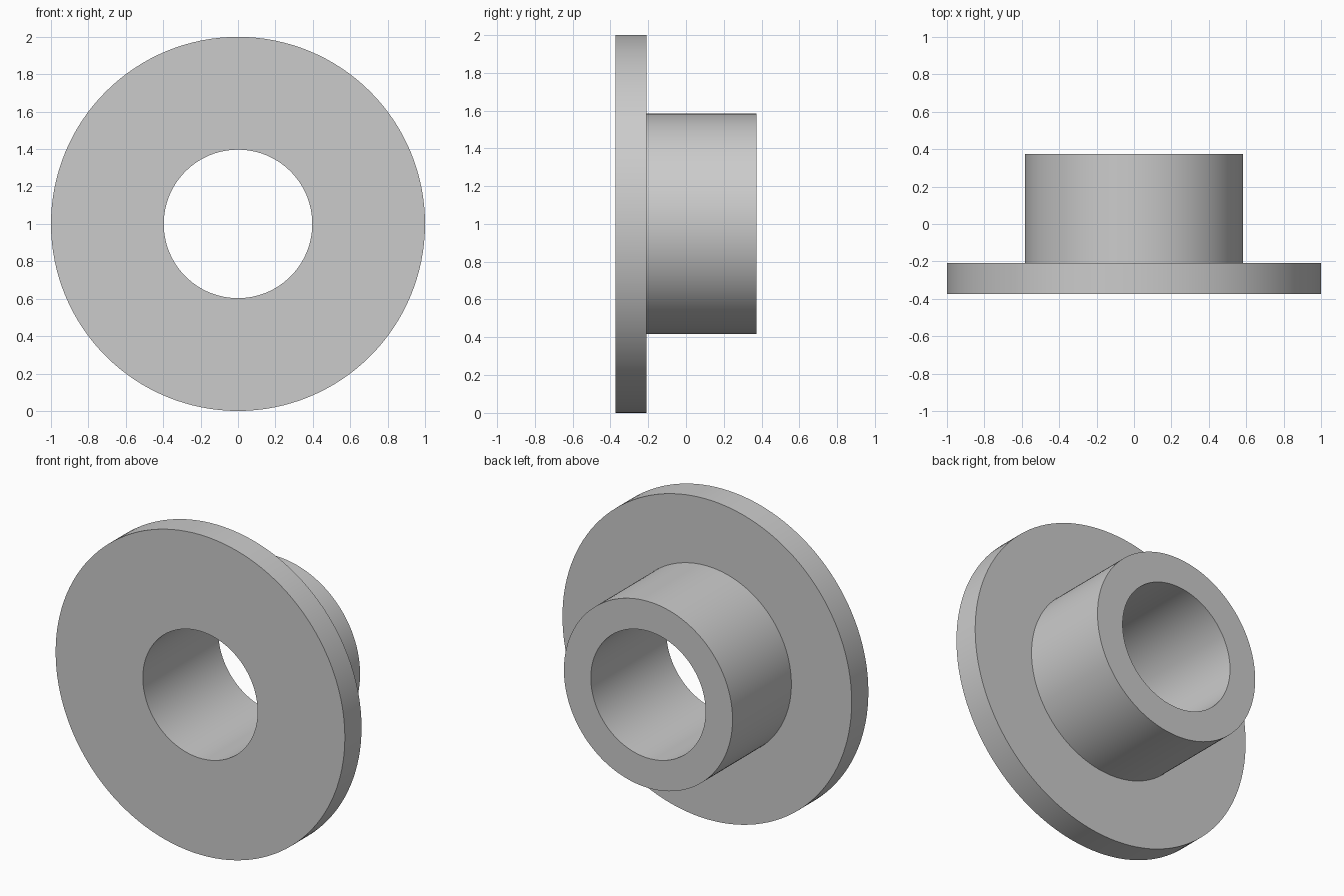
import bpy
import bmesh
import math

if "Cube" in bpy.data.objects:
    bpy.data.objects.remove(bpy.data.objects["Cube"])

SEGMENTS = 128
CENTRE_Z = 1.0

# Closed cross-section of the flanged bushing: (radius, y)
PROFILE = [
    (0.397, -0.373),  # bore, front edge
    (1.0, -0.373),    # flange rim, front
    (1.0, -0.208),    # flange rim, back
    (0.583, -0.208),  # sleeve root
    (0.583, 0.373),   # sleeve end
    (0.397, 0.373),   # bore, back edge
]

grey = bpy.data.materials.new("plain grey")
grey.diffuse_color = (0.6, 0.6, 0.6, 1.0)
grey.use_nodes = True
grey.node_tree.nodes["Principled BSDF"].inputs["Base Color"].default_value = grey.diffuse_color

# Revolve the section around the y axis
bm = bmesh.new()
rings = []
for radius, y in PROFILE:
    ring = []
    for i in range(SEGMENTS):
        a = 2 * math.pi * i / SEGMENTS
        ring.append(bm.verts.new((radius * math.cos(a), y,
                                  CENTRE_Z + radius * math.sin(a))))
    rings.append(ring)

for k, ring in enumerate(rings):
    following = rings[(k + 1) % len(rings)]
    for i in range(SEGMENTS):
        j = (i + 1) % SEGMENTS
        bm.faces.new((ring[i], ring[j], following[j], following[i]))
bmesh.ops.recalc_face_normals(bm, faces=bm.faces)

mesh = bpy.data.meshes.new("flanged_bushing")
bm.to_mesh(mesh)
bm.free()
mesh.materials.append(grey)
bushing = bpy.data.objects.new("flanged_bushing", mesh)
bpy.context.collection.objects.link(bushing)

# Smooth round walls with crisp rims
bpy.context.view_layer.objects.active = bushing
bushing.select_set(True)
bpy.ops.object.shade_smooth_by_angle(angle=math.radians(30))
